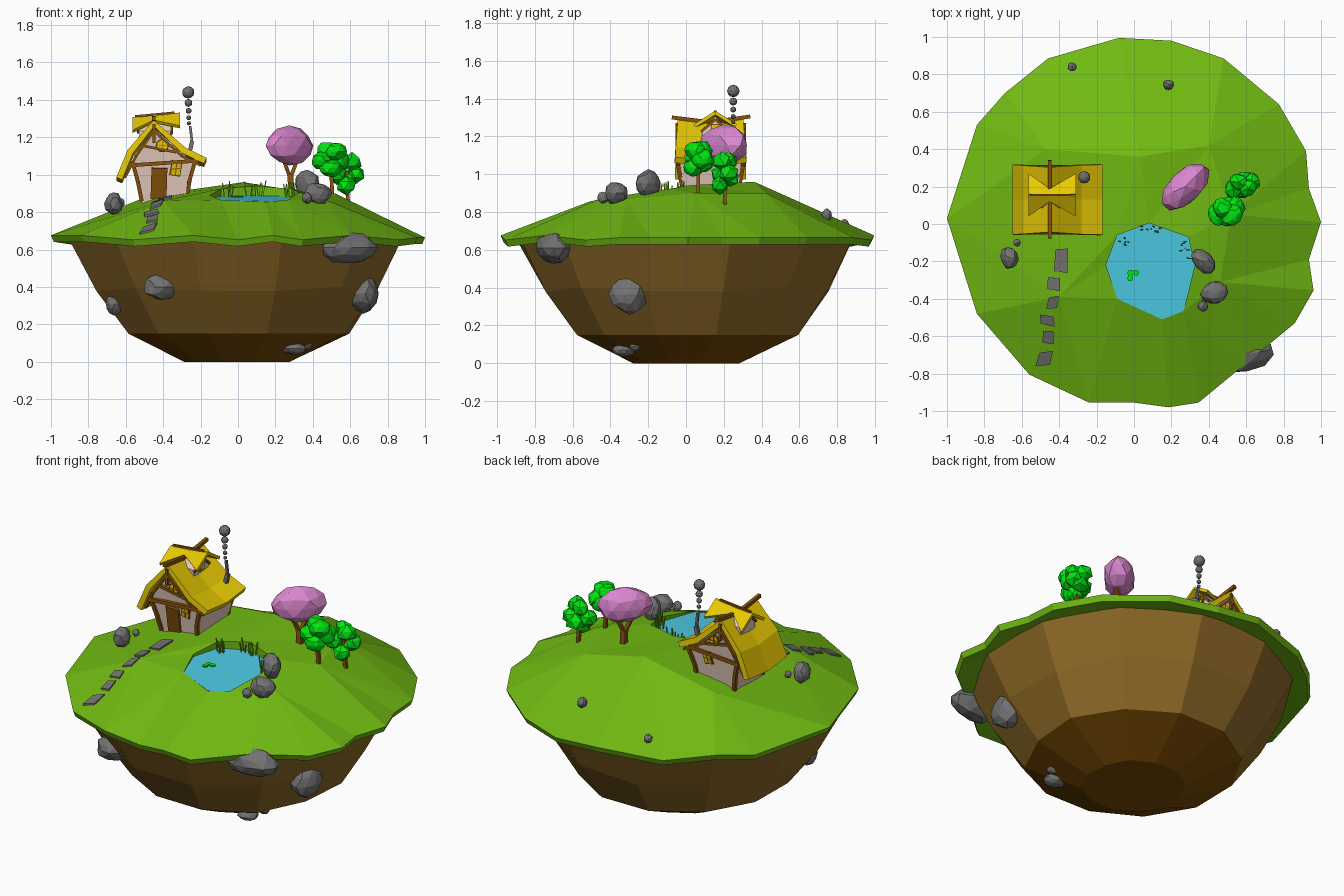
import bpy, bmesh, math, random
from mathutils import Vector, Matrix
from mathutils.geometry import delaunay_2d_cdt
from mathutils.bvhtree import BVHTree

if "Cube" in bpy.data.objects:
    bpy.data.objects.remove(bpy.data.objects["Cube"])

random.seed(4)
COL = dict(grass=(.165, .49, .006), soil=(.275, .145, .02), deep_soil=(.19, .07, .001),
           stone=(.17, .17, .172), water=(.075, .60, .78), thatch=(.82, .60, .001),
           timber=(.25, .09, .004), plaster=(.95, .72, .61), blossom=(.70, .24, .62),
           leaf=(.0, .84, .006))
MAT = {}
for n, c in COL.items():
    MAT[n] = bpy.data.materials.new(n)
    MAT[n].diffuse_color = (*c, 1)


def finish(name, bm, *mats):
    bmesh.ops.recalc_face_normals(bm, faces=bm.faces)
    me = bpy.data.meshes.new(name)
    bm.to_mesh(me)
    bm.free()
    for m in mats:
        me.materials.append(MAT[m])
    ob = bpy.data.objects.new(name, me)
    bpy.context.collection.objects.link(ob)
    return ob


def mesh(name, verts, faces, mat, thick=0):
    bm = bmesh.new()
    vs = [bm.verts.new(v) for v in verts]
    for f in faces:
        bm.faces.new([vs[i] for i in f])
    ob = finish(name, bm, mat)
    if thick:
        mod = ob.modifiers.new("thickness", 'SOLIDIFY')
        mod.thickness, mod.offset = thick, 0
    return ob


def blobs(name, items, mat, jitter=.1, sub=2):
    """Faceted lumps: items are (centre, radii, z rotation)."""
    bm = bmesh.new()
    for c, r, a in items:
        new = bmesh.ops.create_icosphere(bm, subdivisions=sub, radius=1)['verts']
        M = Matrix.Translation(c) @ Matrix.Rotation(a, 4, 'Z') @ Matrix.Diagonal((*r, 1))
        for v in new:
            v.co = M @ (v.co * (1 + random.uniform(-jitter, jitter)))
    return finish(name, bm, mat)


def beams(name, items, mat):
    """Square bars: items are (start, end, width, depth)."""
    bm = bmesh.new()
    for p, q, w, dep in items:
        p, q = Vector(p), Vector(q)
        d = (q - p).normalized()
        n = Vector((0, 1, 0)) if abs(d.y) < .8 else Vector((0, 0, 1))
        n = (n - d * n.dot(d)).normalized()
        s = d.cross(n)
        R = Matrix((s, n, d)).transposed().to_4x4()
        M = Matrix.Translation((p + q) / 2) @ R @ Matrix.Diagonal((w, dep, (q - p).length, 1))
        bmesh.ops.create_cube(bm, size=1, matrix=M)
    return finish(name, bm, mat)


# Grass cap: wavy outline, a few hill points and a pond hole
rim = [(-1, .03), (-.84, .53), (-.69, .70), (-.46, .885), (-.08, .995), (.20, .98), (.48, .885),
       (.775, .64), (.92, .39), (.935, .19), (1, .01), (.935, -.19), (.96, -.355), (.86, -.53),
       (.60, -.745), (.345, -.955), (.185, -.98), (0, -.955), (-.24, -.955), (-.56, -.805), (-.84, -.48)]
wave = lambda i: 0 if 5 < i < 13 else (.012 if i % 2 == 0 else -.012)
rim = [(x, y, .664 + wave(i)) for i, (x, y) in enumerate(rim)]
pond = [(.08, .005, .94), (.29, -.07, .925), (.325, -.22, .905), (.265, -.465, .865),
        (.15, -.51, .855), (-.09, -.40, .865), (-.15, -.22, .89), (-.09, -.06, .925)]
hill = [(-.47, .40, .89), (.03, .36, .96), (.40, .42, .90), (.52, .05, .90), (.46, -.31, .87), (-.40, -.39, .86)]
R, P = len(rim), len(pond)
pts = rim + pond + hill
ring = lambda s, n: [(s + i, s + (i + 1) % n) for i in range(n)]
out = delaunay_2d_cdt([Vector(p[:2]) for p in pts], ring(R, P), [list(range(R))], 1, 1e-5)
tris = [[out[3][i][0] for i in f] for f in out[2]]
tris = [t for t in tris if not all(R <= i < R + P for i in t)]
bvh = BVHTree.FromPolygons([Vector(p) for p in pts], tris)


def ground(x, y):
    hit = bvh.ray_cast(Vector((x, y, 3)), Vector((0, 0, -1)))
    return hit[0].z if hit[0] else .87


verts, faces, n = list(pts), list(tris), len(pts)
verts += [(x * .985, y * .985, z - .035) for x, y, z in rim]
verts += [(x * .86, y * .86, .645) for x, y, z in rim]
verts += [(x, y, .83) for x, y, z in pond]
for i, j in ring(0, R):
    faces += [(i, j, n + j, n + i), (n + i, n + j, n + R + j, n + R + i)]
for i, j in ring(0, P):
    faces.append((R + i, R + j, n + 2 * R + j, n + 2 * R + i))
mesh("grass_cap", verts, faces, "grass")
mesh("pond_water", [(x, y, .857 + (y + .51) * .06) for x, y, z in pond], [range(P)], "water")

# Earth body: stacked rings, darker at the bottom
bm = bmesh.new()
N, loops = 12, []
for r, z in ((.92, .67), (.765, .39), (.60, .15), (.29, 0)):
    loops.append([])
    for k in range(N):
        a = (k + .5) * math.tau / N
        j = random.uniform(.98, 1.03)
        loops[-1].append(bm.verts.new((r * j * math.cos(a), r * j * math.sin(a),
                                       z + (random.uniform(-.015, .015) if z == .39 else 0))))
for k in range(N):
    for lv in range(3):
        a, b = loops[lv], loops[lv + 1]
        f = bm.faces.new((a[k], a[(k + 1) % N], b[(k + 1) % N], b[k]))
        f.material_index = int(lv == 2)
bm.faces.new(loops[3]).material_index = 1
bm.faces.new(loops[0])
finish("earth_body", bm, "soil", "deep_soil")

# Boulders in the earth and stones on the grass
blobs("boulders", [
    ((.59, -.70, .61), (.15, .09, .085), .2), ((.67, -.30, .365), (.085, .105, .10), .1),
    ((-.41, -.63, .40), (.095, .07, .07), .3), ((-.66, -.25, .31), (.05, .06, .06), 0),
    ((.30, -.33, .07), (.06, .06, .035), 0), ((.37, -.27, .09), (.03, .03, .025), 0),
    ((-.665, -.18, .845), (.048, .06, .06), .2), ((-.625, -.10, .85), (.02, .02, .022), 0),
    ((.37, -.20, .95), (.075, .05, .075), -.8), ((.43, -.37, .90), (.072, .06, .06), .3),
    ((.37, -.44, .875), (.027, .03, .03), 0), ((.185, .745, .785), (.028, .028, .032), 0),
    ((-.33, .84, .735), (.024, .024, .028), 0)], "stone", .09)

# Stepping stones follow the slope
path = [(-.39, -.195, .08, .13), (-.43, -.32, .075, .07), (-.435, -.42, .065, .065),
        (-.465, -.515, .085, .055), (-.46, -.605, .065, .07), (-.48, -.72, .085, .075)]
verts, faces = [], []
for x, y, w, d in path:
    s, b = random.uniform(-.012, .012), len(verts)
    for dz in (-.015, .01):
        for u, v in ((-.5, -.45), (.4, -.5), (.5, .5), (-.35, .45)):
            px, py = x + u * w + s * v * 2, y + v * d + s * u * 2
            verts.append((px, py, ground(px, py) + dz))
    faces += [(b, b + 1, b + 2, b + 3), (b + 4, b + 5, b + 6, b + 7)]
    faces += [(b + i, b + (i + 1) % 4, b + 4 + (i + 1) % 4, b + 4 + i) for i in range(4)]
mesh("stepping_stones", verts, faces, "stone")

# Cottage walls, flaring outwards from base to eaves
lean = lambda z: .04 * min(1, (z - .86) / .2)
front = lambda x, z, o=0: (x, -lean(z) - o, z)
back = lambda x, z, o=0: (x, .26 + lean(z) + o, z)
prof = [(-.515, .85), (-.27, .85), (-.23, 1.06), (-.45, 1.25), (-.565, 1.06)]
mesh("cottage_walls", [s(x, z) for s in (front, back) for x, z in prof],
     [range(5), range(5, 10)] + [(i, j, j + 5, i + 5) for i, j in ring(0, 5)], "plaster")

# Main roof, curved on both slopes, sagging in the middle and wider at the eaves
slope = [(-.635, .98), (-.575, 1.125), (-.45, 1.275), (-.29, 1.13), (-.175, 1.075)]
verts = [(x, .13 + k * (.175 + .07 * min(.2, abs(x + .45))), z - .02 * (1 - abs(k)))
         for k in (-1, 0, 1) for x, z in slope]
mesh("main_roof", verts, [(r * 5 + i, r * 5 + i + 1, r * 5 + i + 6, r * 5 + i + 5)
                          for r in (0, 1) for i in range(4)], "thatch", .034)

# Cross dormer with flared roof wings
dorm = [(.085, 1.08), (.225, 1.08), (.225, 1.235), (.155, 1.305), (.085, 1.235)]
mesh("dormer_walls", [(x, y, z) for x in (-.53, -.36) for y, z in dorm],
     [range(5), range(5, 10)] + [(i, j, j + 5, i + 5) for i, j in ring(0, 5)], "plaster")
verts, faces = [], []
for xe, zr in ((-.565, 1.30), (-.31, 1.325)):
    for sy in (-1, 1):
        b = len(verts)
        verts += [(-.45, .155, 1.305), (xe, .155, zr), (xe, .155 + sy * .11, zr - .07),
                  (-.45, .155 + sy * .03, 1.285)]
        faces.append((b, b + 1, b + 2, b + 3))
mesh("dormer_roof", verts, faces, "thatch", .018)

# Timber frame, same on front and back
bars = [((-.45, -.075, 1.30), (-.45, .13, 1.275), .02, .02),
        ((-.45, .13, 1.275), (-.45, .34, 1.305), .02, .02),
        ((-.55, .155, 1.312), (-.34, .155, 1.332), .012, .012)]
for s in (front, back):
    for p, q, w in (((-.515, .86), (-.535, .96), .02), ((-.535, .96), (-.565, 1.07), .02),
                    ((-.27, .86), (-.262, .96), .02), ((-.262, .96), (-.23, 1.07), .02),
                    ((-.575, 1.05), (-.215, 1.075), .02), ((-.51, 1.155), (-.33, 1.12), .014),
                    ((-.45, 1.17), (-.45, 1.27), .016), ((-.605, .985), (-.545, 1.10), .014),
                    ((-.545, 1.10), (-.45, 1.235), .014), ((-.45, 1.235), (-.30, 1.10), .014),
                    ((-.30, 1.10), (-.2, 1.05), .014)):
        bars.append((s(*p, .005), s(*q, .005), w, .022))
for x in (-.535, -.355):
    for k in (-1, 1):
        bars.append(((x, .155, 1.29), (x, .155 + k * .075, 1.225), .01, .014))
beams("timber_frame", bars, "timber")

# Door and glowing windows
beams("door", [(front(-.425, .87, .003), front(-.42, 1.035, .003), .085, .014)], "timber")
trim, glass = [], []
for s, x in ((front, -.335), (back, -.36)):
    glass.append((s(x, 1.0, .005), s(x + .008, 1.065, .005), .046, .01))
    trim += [(s(x - .004, .995, .002), s(x + .01, 1.072, .002), .058, .008),
             (s(x, .998, .008), s(x + .008, 1.067, .008), .005, .006),
             (s(x - .02, 1.03, .008), s(x + .026, 1.034, .008), .005, .006),
             (s(-.435, 1.155, .009), s(-.375, 1.155, .009), .005, .006),
             (s(-.405, 1.125, .009), s(-.405, 1.185, .009), .005, .006)]
trim.append(((-.358, .155, 1.21), (-.358, .155, 1.265), .01, .045))
glass.append(((-.353, .155, 1.215), (-.353, .155, 1.26), .01, .033))
beams("window_trim", trim, "timber")
beams("window_glass", glass, "thatch")
for name, r, o, m in (("round_window_frame", .036, .003, "timber"), ("round_window_glass", .028, .007, "thatch")):
    ring_pts = [(-.405 + r * math.cos(k * math.tau / 10), 1.155 + r * math.sin(k * math.tau / 10)) for k in range(10)]
    mesh(name, [s(x, z, o) for s in (front, back) for x, z in ring_pts], [range(10), range(10, 20)], m, .004)

# Chimney pipe and smoke puffs
beams("chimney_pipe", [((-.265, .25, 1.09), (-.245, .25, 1.18), .022, .022),
                       ((-.245, .25, 1.17), (-.256, .25, 1.26), .014, .014)], "stone")
blobs("smoke", [((-.262 - .001 * i, .25, z), (r, r, r), 0) for i, (z, r) in enumerate(
    ((1.275, .011), (1.305, .013), (1.342, .016), (1.384, .021), (1.440, .033)))], "stone", 0)

# Blossom tree with forked trunk
beams("blossom_trunk", [((.285, .2, .90), (.28, .2, 1.0), .032, .032), ((.28, .2, .98), (.24, .17, 1.09), .02, .02),
                        ((.28, .2, .98), (.32, .23, 1.09), .02, .02)], "timber")
blobs("blossom_crown", [((.275, .20, 1.155), (.155, .088, .105), .8)], "blossom", .06)

# Two leafy trees with clustered crowns
for i, (x, y, z, r, k) in enumerate(((.495, .065, 1.09, .06, 1), (.58, .205, 1.02, .058, 1.4))):
    beams(f"leafy_trunk_{i}", [((x + .01, y, ground(x, y) - .03), (x, y, z), .02, .02)], "timber")
    offs = [(-.05, -.015, -.015), (.05, .02, -.01), (.0, -.025, -.055), (-.02, .02, .035),
            (.03, -.015, .035), (.01, .03, -.03)]
    blobs(f"leafy_crown_{i}", [((x + a, y + b, z + c * k), (r, r * .85, r * .85), a * 30)
                               for a, b, c in offs], "leaf", .12, 1 + (i == 0))

# Reeds and lily pads
reeds = []
for x, y in ((.06, -.02), (.10, -.03), (.12, -.025), (.25, -.10), (.27, -.14), (.285, -.18), (-.04, -.09), (-.06, -.1)):
    for k in range(3):
        dx, dy = random.uniform(-.015, .015), random.uniform(-.012, .012)
        reeds.append(((x + dx, y + dy, .87), (x + dx * 2, y + dy * 1.5, random.uniform(.93, .97)), .006, .006))
beams("reeds", reeds, "grass")
verts = [(x + .017 * math.cos(k * math.tau / 6), y + .017 * math.sin(k * math.tau / 6), .881)
         for x, y in ((-.02, -.26), (.01, -.26), (-.02, -.29)) for k in range(6)]
mesh("lily_pads", verts, [range(i, i + 6) for i in (0, 6, 12)], "leaf", .006)

for m in bpy.data.materials:
    if m.users and not m.is_grease_pencil:
        m.use_nodes = True
        m.node_tree.nodes["Principled BSDF"].inputs["Base Color"].default_value = m.diffuse_color
